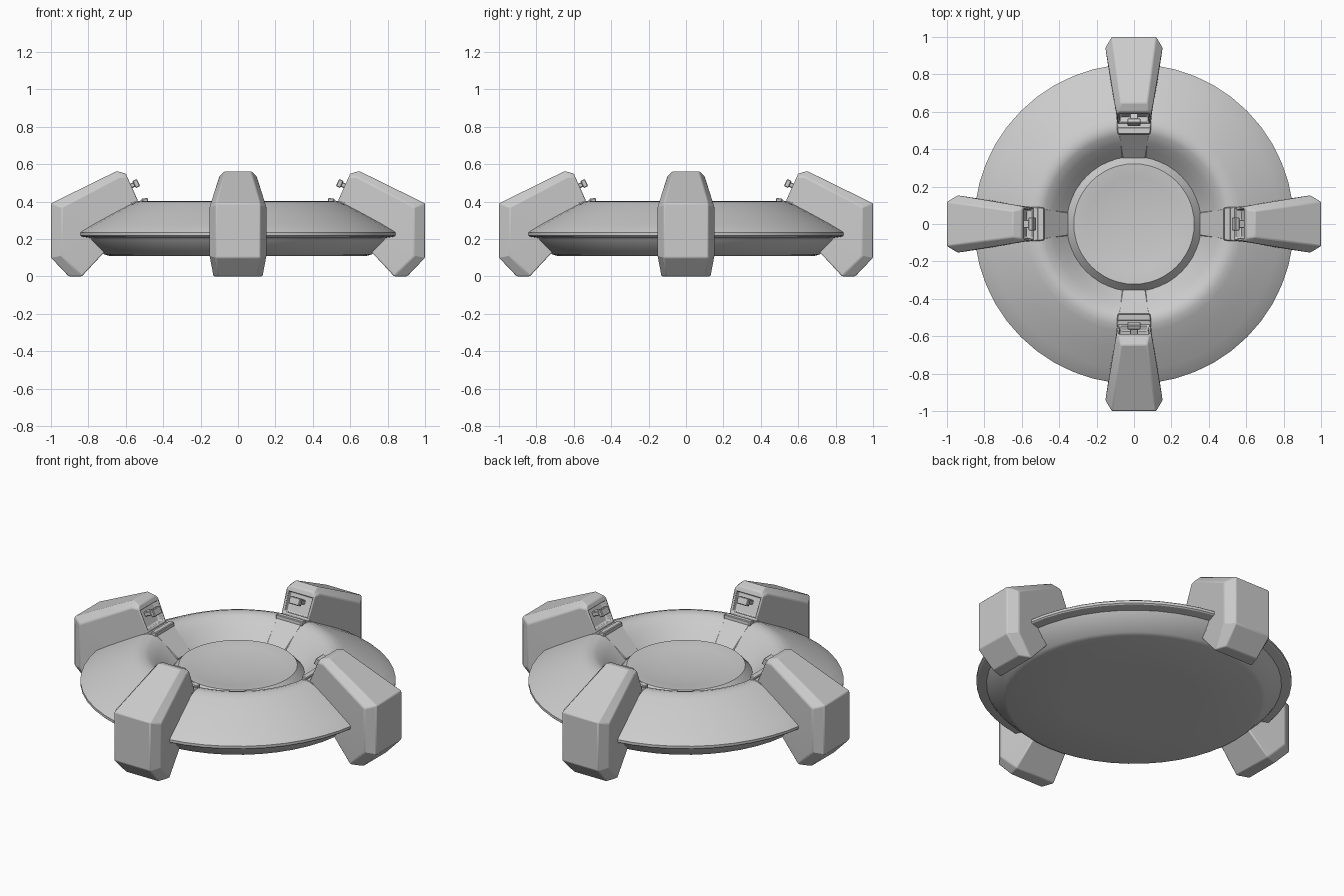
import bpy, bmesh, math
from mathutils import Matrix, Vector

if "Cube" in bpy.data.objects:
    bpy.data.objects.remove(bpy.data.objects["Cube"])

SMOOTH = math.radians(28)


def finish(bm, name, angle=SMOOTH):
    bmesh.ops.recalc_face_normals(bm, faces=bm.faces)
    me = bpy.data.meshes.new(name)
    bm.to_mesh(me)
    bm.free()
    ob = bpy.data.objects.new(name, me)
    bpy.context.collection.objects.link(ob)
    bpy.ops.object.select_all(action='DESELECT')
    ob.select_set(True)
    bpy.context.view_layer.objects.active = ob
    bpy.ops.object.shade_smooth_by_angle(angle=angle)
    return ob


def lathe(name, profile, steps=48):
    bm = bmesh.new()
    vs = [bm.verts.new((r, 0, z)) for r, z in profile]
    edges = [bm.edges.new(p) for p in zip(vs, vs[1:])]
    bmesh.ops.spin(bm, geom=vs + edges, axis=(0, 0, 1), cent=(0, 0, 0),
                   angle=math.tau, steps=steps, use_duplicate=False)
    bmesh.ops.remove_doubles(bm, verts=bm.verts, dist=1e-4)
    return finish(bm, name)


def bar(name, a, b, hw_a, hw_b, thick):
    """Tapered slab along the line a-b in the radial (x, z) plane."""
    bm = bmesh.new()
    d = (Vector((b[0], 0, b[1])) - Vector((a[0], 0, a[1]))).normalized()
    n = Vector((-d.z, 0, d.x)) * thick / 2
    rings = []
    for (r, z), w in ((a, hw_a), (b, hw_b)):
        c = Vector((r, 0, z))
        rings.append([bm.verts.new(c + n * s + Vector((0, t * w, 0)))
                      for s, t in ((-1, -1), (1, -1), (1, 1), (-1, 1))])
    p, q = rings
    bm.faces.new(p)
    bm.faces.new(q)
    for i in range(4):
        j = (i + 1) % 4
        bm.faces.new((p[i], p[j], q[j], q[i]))
    bmesh.ops.bevel(bm, geom=bm.edges[:], offset=0.004, segments=1,
                    affect='EDGES')
    return finish(bm, name)


def arm(name):
    # each section: ridge, side edge and inner edge as (radius, height, half width)
    sections = [
        ((.600, .549, .078), (.592, .532, .093), (.535, .405, .088)),
        ((.648, .563, .070), (.635, .532, .102), (.570, .330, .092)),
        ((1.00, .390, .118), (.942, .370, .153), (.750, .270, .124)),
        ((1.00, .100, .118), (.942, .110, .153), (.750, .160, .124)),
        ((.905, .000, .108), (.835, .000, .132), (.700, .145, .115)),
    ]
    bm = bmesh.new()
    rows = []
    for ridge, side, inner in sections:
        pts = [(*p, -1) for p in (inner, side, ridge)]
        pts += [(*p, 1) for p in (ridge, side, inner)]
        rows.append([bm.verts.new((r, s * w, z)) for r, z, w, s in pts])
    for p, q in zip(rows, rows[1:]):
        for i in range(6):
            j = (i + 1) % 6
            bm.faces.new((p[i], p[j], q[j], q[i]))
    # end caps, the upper one holding the socket
    for row in (rows[0], rows[-1]):
        bm.faces.new(row[1:5])
        cap = bm.faces.new((row[0], row[1], row[4], row[5]))
        if row is rows[0]:
            socket = cap
    bmesh.ops.recalc_face_normals(bm, faces=bm.faces)
    bmesh.ops.inset_individual(bm, faces=[socket], thickness=.018, depth=0)
    bmesh.ops.inset_individual(bm, faces=[socket], thickness=.004, depth=-.035)
    ob = finish(bm, name)
    mod = ob.modifiers.new("edge_softening", 'BEVEL')
    mod.width = .006
    mod.segments = 2
    mod.limit_method = 'ANGLE'
    mod.angle_limit = math.radians(32)
    return ob


# main saucer with thin rim and inner valley
lathe("saucer_body", [
    (0, .11), (.35, .11), (.69, .11), (.715, .118), (.785, .185), (.80, .205),
    (.848, .213), (.855, .219), (.855, .234), (.848, .24), (.78, .28),
    (.68, .334), (.58, .386), (.545, .399), (.515, .402), (.485, .393),
    (.44, .358), (.40, .319), (.36, .278), (.34, .275), (0, .275)])

# raised shallow dish in the middle
lathe("centre_dish", [(.36, .278), (.322, .322), (.316, .322), (.25, .311),
                      (.17, .302), (.08, .297), (0, .296)])

# four clamp arms, each with knob, cross bar and ramp plate
for k in range(4):
    turn = Matrix.Rotation(k * math.pi / 2, 4, 'Z')
    parts = [
        arm(f"clamp_arm_{k}"),
        bar(f"knob_stem_{k}", (.61, .468), (.548, .494), .022, .022, .026),
        bar(f"knob_head_{k}", (.556, .491), (.532, .502), .035, .035, .042),
        bar(f"cross_bar_{k}", (.515, .402), (.480, .405), .092, .086, .028),
        bar(f"ramp_plate_{k}", (.500, .400), (.358, .278), .084, .062, .022),
        bar(f"arm_footing_{k}", (.60, .37), (.50, .385), .094, .090, .045),
    ]
    for ob in parts:
        ob.matrix_world = turn
